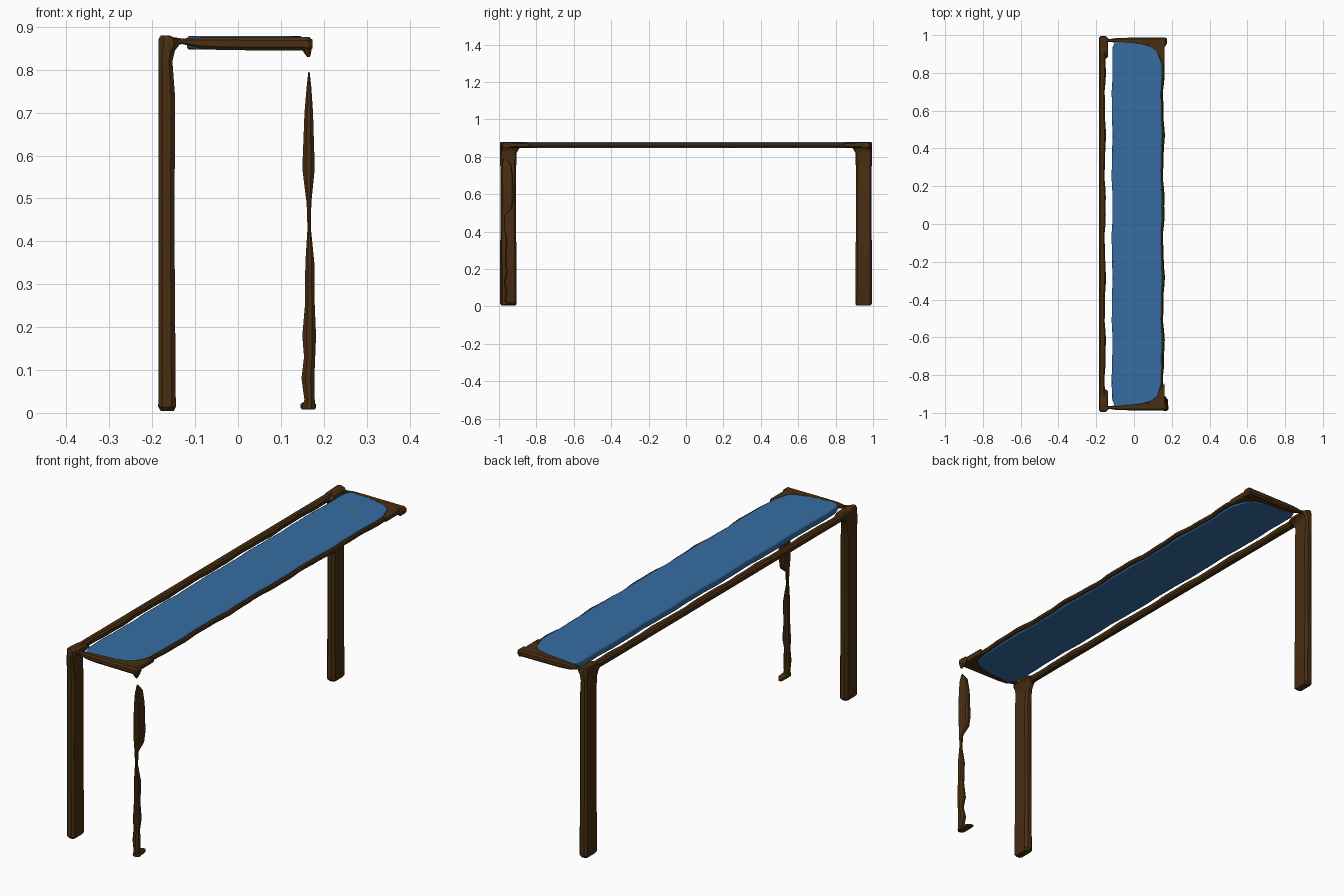
import bpy, bmesh, math

default_cube = bpy.data.objects.get("Cube")
if default_cube:
    bpy.data.objects.remove(default_cube, do_unlink=True)


def make_material(name, colour):
    material = bpy.data.materials.new(name)
    material.use_nodes = True
    material.diffuse_color = colour
    material.node_tree.nodes["Principled BSDF"].inputs["Base Color"].default_value = colour
    return material


wood = make_material("dark brown wood", (0.066, 0.028, 0.006, 1))
blue = make_material("blue panel", (0.037, 0.152, 0.36, 1))


def finish(name, mesh_builder, material):
    """Turn a bmesh into a smooth-shaded object of one colour."""
    bmesh.ops.recalc_face_normals(mesh_builder, faces=mesh_builder.faces)
    mesh = bpy.data.meshes.new(name)
    mesh_builder.to_mesh(mesh)
    mesh_builder.free()
    mesh.materials.append(material)
    obj = bpy.data.objects.new(name, mesh)
    bpy.context.collection.objects.link(obj)
    bpy.ops.object.select_all(action="DESELECT")
    bpy.context.view_layer.objects.active = obj
    obj.select_set(True)
    bpy.ops.object.shade_smooth_by_angle(angle=math.radians(35))
    return obj


def loft(name, axis, sections, material, side=1, corner=0.25):
    """Bar along an axis through chamfered sections (position, a_min, a_max, b_min, b_max)."""
    bm = bmesh.new()
    rings = []
    for t, a_min, a_max, b_min, b_max in sections:
        c = corner * min(a_max - a_min, b_max - b_min)
        outline = [
            (a_min + c, b_min), (a_max - c, b_min), (a_max, b_min + c), (a_max, b_max - c),
            (a_max - c, b_max), (a_min + c, b_max), (a_min, b_max - c), (a_min, b_min + c),
        ]
        ring = []
        for a, b in outline:
            x, y, z = {"x": (t, a, b), "y": (a, t, b), "z": (a, b, t)}[axis]
            ring.append(bm.verts.new((x, y * side, z)))
        rings.append(ring)
    for lower, upper in zip(rings, rings[1:]):
        for i in range(len(lower)):
            j = (i + 1) % len(lower)
            bm.faces.new((lower[i], lower[j], upper[j], upper[i]))
    bm.faces.new(rings[0])
    bm.faces.new(rings[-1])
    return finish(name, bm, material)


def slab(name, outline, bottom, top, material):
    """Flat plate from an outline in plan."""
    bm = bmesh.new()
    face = bm.faces.new([bm.verts.new((x, y, bottom)) for x, y in outline])
    extruded = bmesh.ops.extrude_face_region(bm, geom=[face])
    for item in extruded["geom"]:
        if isinstance(item, bmesh.types.BMVert):
            item.co.z = top
    obj = finish(name, bm, material)
    bevel = obj.modifiers.new("soft edge", "BEVEL")
    bevel.width = 0.006
    bevel.segments = 2
    return obj


def wave(y, size):
    return size * (math.sin(y * 17) + 0.5 * math.sin(y * 41 + 1))


stations = [-0.94 + 1.88 * i / 40 for i in range(41)]

# Blue top panel, with cut corners on the left side and gently uneven long edges
panel_end = [(0.135, 0.88), (0.125, 0.915), (0.09, 0.94), (0.03, 0.956), (-0.1, 0.968), (-0.115, 0.93)]
middle = [y for y in stations if abs(y) < 0.86]
panel_outline = [(0.147 + wave(y, 0.002), y) for y in middle]
panel_outline += panel_end
panel_outline += [(-0.116 + wave(y, 0.002), y) for y in reversed(middle)]
panel_outline += [(x, -y) for x, y in reversed(panel_end)]
slab("top_panel", panel_outline, 0.847, 0.879, blue)

# Left edge rail, thinner than the panel
loft("left_rail", "y",
     [(y, 0.125, 0.158 + wave(y, 0.004), 0.852 + wave(y, 0.001), 0.873) for y in stations], wood)

# Right edge rail, separated from the panel by a slit
loft("right_rail", "y",
     [(y, -0.184, -0.152 + wave(y, 0.003), 0.846, 0.876) for y in stations], wood)

for side, word in ((-1, "front"), (1, "back")):
    # End rail, pinched where it meets the right leg
    loft(word + "_end_rail", "x", [
        (-0.17, 0.955, 0.99, 0.852, 0.879),
        (-0.13, 0.965, 0.979, 0.86, 0.873),
        (-0.09, 0.958, 0.985, 0.85, 0.876),
        (-0.04, 0.95, 0.986, 0.846, 0.877),
        (0.15, 0.94, 0.987, 0.845, 0.876),
        (0.165, 0.94, 0.988, 0.842, 0.877),
        (0.174, 0.955, 0.982, 0.85, 0.87),
    ], wood, side)

    # Triangular corner web beside the cut panel corner
    web = [(0.162, 0.84), (0.162, 0.98), (0.0, 0.98), (0.0, 0.945), (0.08, 0.93), (0.125, 0.9)]
    slab(word + "_corner_web", [(x, y * side) for x, y in web], 0.85, 0.876, wood)

    # Sound right-hand leg, flared at the top into the rails
    loft(word + "_right_leg", "z", [
        (0.004, -0.18, -0.15, 0.915, 0.985),
        (0.014, -0.186, -0.145, 0.905, 0.994),
        (0.4, -0.185, -0.148, 0.908, 0.993),
        (0.74, -0.185, -0.147, 0.908, 0.993),
        (0.82, -0.185, -0.153, 0.906, 0.994),
        (0.845, -0.185, -0.147, 0.892, 0.995),
        (0.858, -0.185, -0.137, 0.875, 0.995),
        (0.872, -0.185, -0.14, 0.89, 0.995),
        (0.88, -0.18, -0.16, 0.96, 0.99),
    ], wood, side)

# Short pointed stub under the corner above the broken leg
loft("broken_leg_stub", "z", [
    (0.83, 0.161, 0.168, 0.97, 0.98),
    (0.848, 0.148, 0.172, 0.95, 0.986),
], wood, -1)

# Broken left leg: a wide upper blade over a thin uneven stem
loft("front_left_leg", "z", [
    (0.795, 0.164, 0.167, 0.965, 0.975),
    (0.76, 0.16, 0.171, 0.935, 0.984),
    (0.7, 0.155, 0.175, 0.925, 0.987),
    (0.57, 0.15, 0.179, 0.922, 0.987),
    (0.52, 0.156, 0.174, 0.928, 0.987),
    (0.49, 0.16, 0.171, 0.965, 0.986),
    (0.43, 0.162, 0.17, 0.97, 0.986),
    (0.35, 0.157, 0.178, 0.955, 0.99),
    (0.25, 0.156, 0.179, 0.96, 0.99),
    (0.18, 0.15, 0.182, 0.953, 0.99),
    (0.13, 0.154, 0.18, 0.965, 0.99),
    (0.08, 0.148, 0.178, 0.955, 0.99),
    (0.03, 0.155, 0.179, 0.962, 0.99),
    (0.01, 0.148, 0.182, 0.955, 0.99),
], wood, -1, 0.3)

# Small toe at the foot of the broken leg
loft("front_left_toe", "y", [
    (0.91, 0.15, 0.165, 0.008, 0.016),
    (0.93, 0.146, 0.178, 0.008, 0.022),
    (0.97, 0.146, 0.182, 0.008, 0.024),
], wood, -1)
